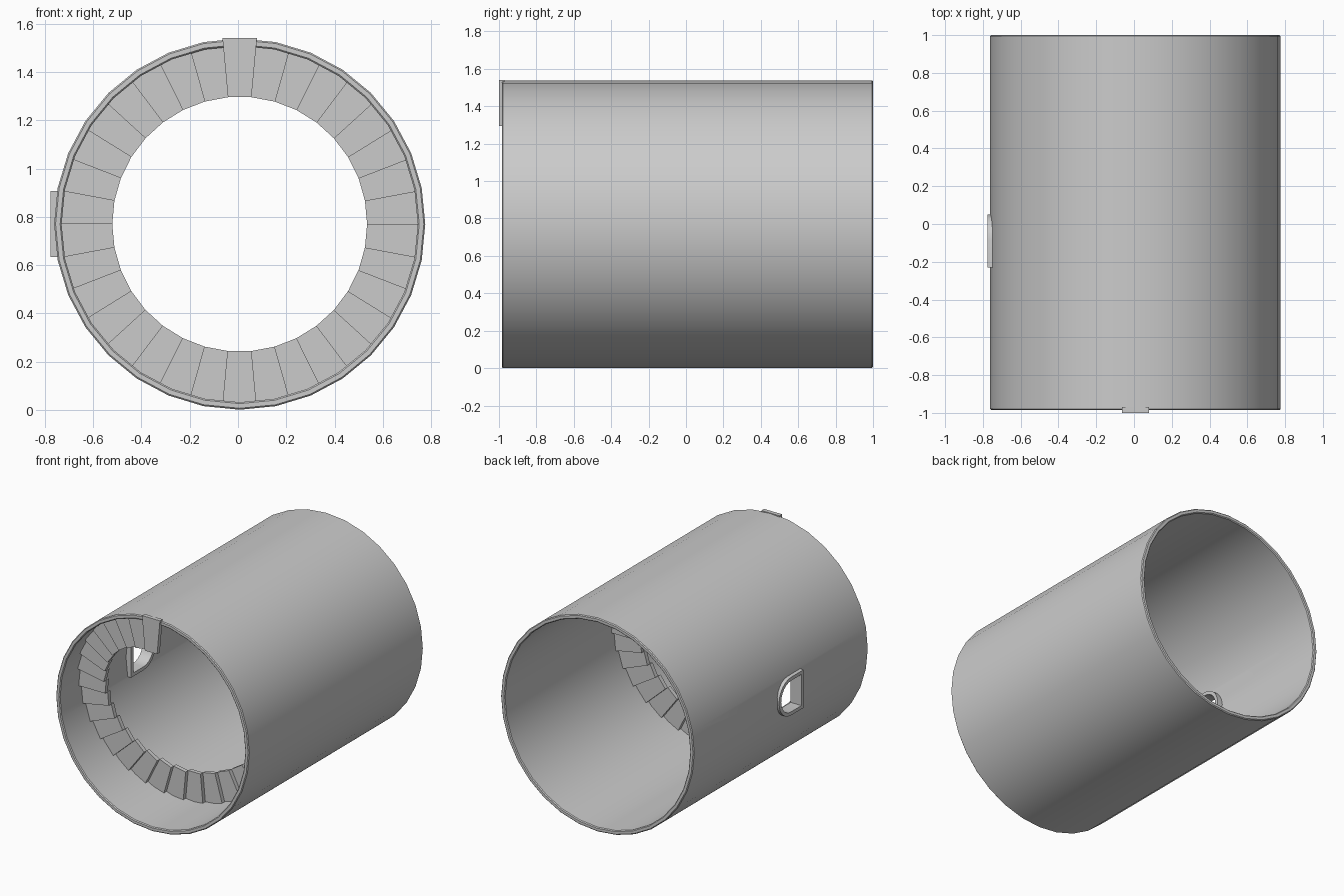
import bpy, bmesh
from math import sin, cos, pi, radians

if "Cube" in bpy.data.objects:
    bpy.data.objects.remove(bpy.data.objects["Cube"])

CX, CZ = 0.007, 0.77      # tube axis
R_OUT, R_IN = 0.769, 0.738
Y0, Y1 = -0.985, 1.0


def finish(bm, name):
    bmesh.ops.recalc_face_normals(bm, faces=bm.faces)
    me = bpy.data.meshes.new(name)
    bm.to_mesh(me)
    bm.free()
    ob = bpy.data.objects.new(name, me)
    bpy.context.collection.objects.link(ob)
    return ob


def smooth(ob, deg=30):
    bpy.ops.object.select_all(action='DESELECT')
    ob.select_set(True)
    bpy.context.view_layer.objects.active = ob
    bpy.ops.object.shade_smooth_by_angle(angle=radians(deg))


def bridge(bm, a, b):
    n = len(a)
    for i in range(n):
        j = (i + 1) % n
        bm.faces.new((a[i], a[j], b[j], b[i]))


def polar(r, a, y):
    # angle runs from the top towards -x
    return (CX - r * sin(a), y, CZ + r * cos(a))


# tower wall: 32-sided tube with slightly chamfered rims
c = 0.006
profile = [(R_OUT, Y0 + c), (R_OUT, Y1 - c), (R_OUT - c, Y1), (R_IN + c, Y1),
           (R_IN, Y1 - c), (R_IN, Y0 + c), (R_IN + c, Y0), (R_OUT - c, Y0)]
bm = bmesh.new()
rings = [[bm.verts.new(polar(r, 2 * pi * i / 32, y)) for i in range(32)] for r, y in profile]
for k in range(len(rings)):
    bridge(bm, rings[k], rings[(k + 1) % len(rings)])
wall = finish(bm, "tower_wall")


# arched outline in the y/z plane, with the arch towards +y
def arch(base_y, top_y, half):
    spring = top_y - half
    pts = [(base_y, CZ - half), (base_y, CZ + half)]
    for i in range(13):
        t = pi * i / 12
        pts.append((spring + half * sin(t), CZ + half * cos(t)))
    return pts


def loop(bm, pts, x):
    return [bm.verts.new((x, y, z)) for y, z in pts]


# opening cut through the wall
outer, inner = arch(-0.23, 0.05, 0.137), arch(-0.205, 0.025, 0.112)
bm = bmesh.new()
a, b = loop(bm, arch(-0.22, 0.04, 0.127), -0.9), loop(bm, arch(-0.22, 0.04, 0.127), -0.6)
bridge(bm, a, b)
bm.faces.new(a)
bm.faces.new(b)
cutter = finish(bm, "opening_cutter")
cutter.hide_render = True
mod = wall.modifiers.new("opening", 'BOOLEAN')
mod.operation = 'DIFFERENCE'
mod.solver = 'EXACT'
mod.object = cutter
bpy.context.view_layer.objects.active = wall
bpy.ops.object.modifier_apply(modifier=mod.name)
bpy.data.objects.remove(cutter)
smooth(wall)

# arched frame around the opening
bm = bmesh.new()
xo, xi = -0.776, -0.69
loops = [loop(bm, outer, xo), loop(bm, outer, xi), loop(bm, inner, xi), loop(bm, inner, xo)]
for k in range(4):
    bridge(bm, loops[k], loops[(k + 1) % 4])
smooth(finish(bm, "opening_frame"))

# spiral stair: one full turn of wedge steps
TURN, RISE, THICK = 2 * pi / 34, 0.029, 0.03
for k in range(35):
    bm = bmesh.new()
    mid, y = k * TURN, -1.0 + k * RISE
    h = TURN / 2
    r_end = 0.775 if k == 0 else 0.755
    quads = []
    for yy in (y, y + THICK):
        quads.append([bm.verts.new(polar(r, mid + s * h, yy))
                      for r, s in ((0.528, -1), (r_end, -1), (r_end, 1), (0.528, 1))])
    bridge(bm, quads[0], quads[1])
    bm.faces.new(quads[0])
    bm.faces.new(quads[1])
    finish(bm, f"stair_step_{k + 1:02d}")
